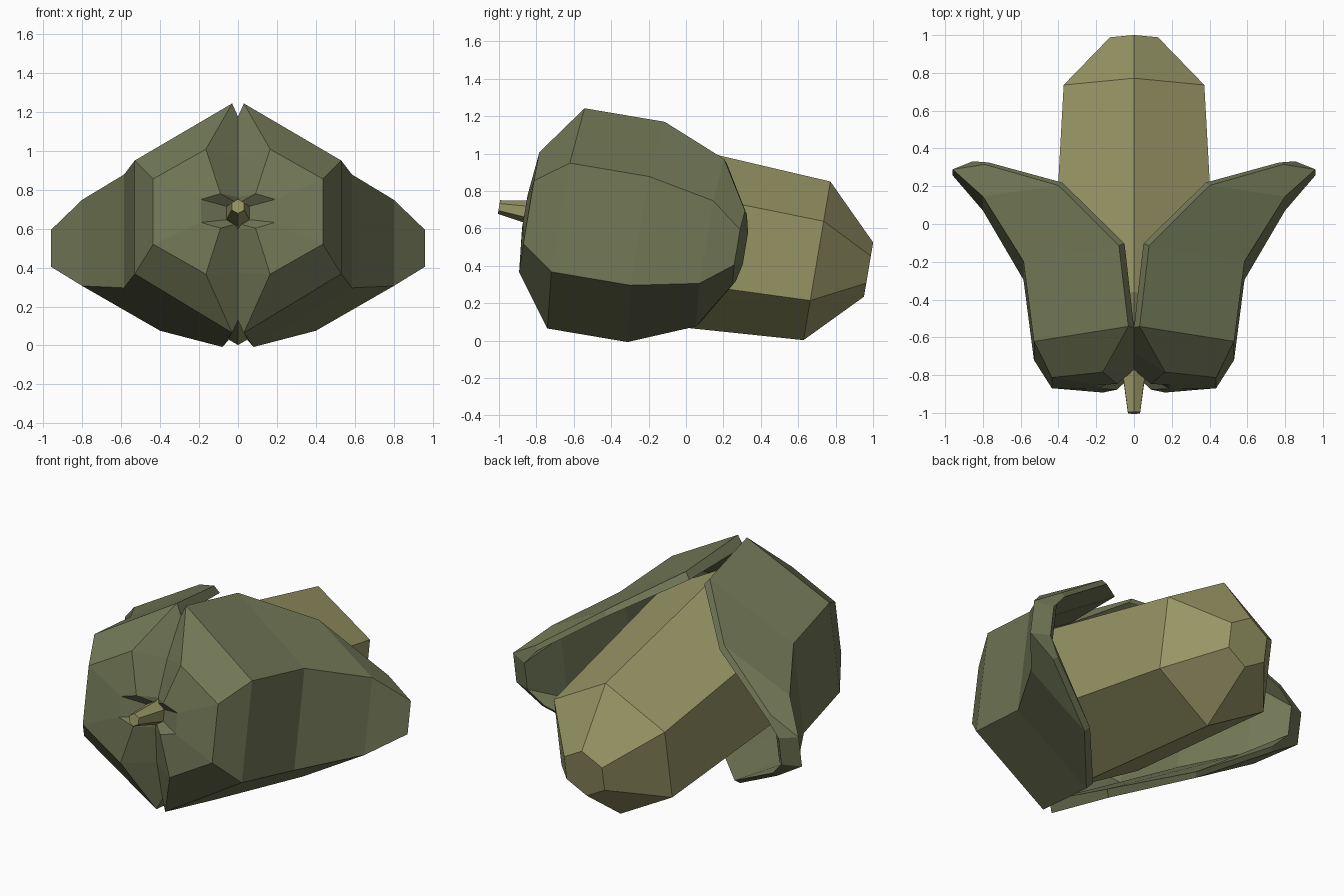
import bpy, bmesh, math
from mathutils import Matrix, Vector

if "Cube" in bpy.data.objects:
    bpy.data.objects.remove(bpy.data.objects["Cube"])

# Everything is built along a local y axis, then tilted down toward the back
TILT = Matrix.Translation((0, 0, 0.545)) @ Matrix.Rotation(math.radians(-9.6), 4, 'X')


def material(name, rgb):
    m = bpy.data.materials.new(name)
    m.diffuse_color = (*rgb, 1)
    m.use_nodes = True
    m.node_tree.nodes["Principled BSDF"].inputs["Base Color"].default_value = m.diffuse_color
    return m


def loft(name, rings, mat):
    """Skin closed rings of points and cap both ends."""
    bm = bmesh.new()
    vs = [[bm.verts.new(TILT @ Vector(p)) for p in ring] for ring in rings]
    n = len(vs[0])
    for a, b in zip(vs, vs[1:]):
        for i in range(n):
            j = (i + 1) % n
            bm.faces.new((a[i], a[j], b[j], b[i]))
    bm.faces.new(vs[0])
    # end caps follow the wall thickness on hollow parts
    e = vs[-1]
    if n == 8:
        for i in range(3):
            bm.faces.new((e[i], e[i + 1], e[6 - i], e[7 - i]))
    else:
        bm.faces.new(e)
    bmesh.ops.recalc_face_normals(bm, faces=bm.faces)
    me = bpy.data.meshes.new(name)
    bm.to_mesh(me)
    bm.free()
    ob = bpy.data.objects.new(name, me)
    me.materials.append(mat)
    bpy.context.collection.objects.link(ob)
    return ob


olive = material("pale olive", (0.31, 0.30, 0.13))
green = material("husk green", (0.165, 0.185, 0.093))

# Core with stem: six-sided turned profile (position, radius)
profile = [(-1.014, .037), (-.80, .07), (-.74, .12), (-.64, .40), (-.45, .503),
           (.71, .43), (.99, .147)]
hexagon = [math.radians(90 + 60 * k) for k in range(6)]
loft("core", [[(r * math.cos(a), s, r * math.sin(a)) for a in hexagon]
              for s, r in profile], olive)

# Husk stations: edge, outer side and inner rim, each (x, position, height)
stations = [
    ((.02, -.81, .06), (.06, -.81, .035), (0, -.77, .05)),
    ((.09, -.874, .09), (.19, -.874, .06), (0, -.79, .085)),
    ((.165, -.85, .325), (.435, -.853, .17), (0, -.74, .30)),
    ((.03, -.651, .597), (.53, -.68, .295), (0, -.645, .53)),
    ((.08, -.216, .597), (.585, -.25, .295), (.05, -.20, .56)),
    ((.40, .13, .454), (.80, .11, .224), (.38, .15, .43)),
    ((.79, .286, .20), (.96, .277, .096), (.77, .30, .18)),
]


def husk_ring(edge, side, rim, sx):
    inner = (side[0] * .9 - .01, side[1] + .045, side[2] * .9)
    half = [edge, side]
    back = [inner, rim]
    up = [(sx * x, s, h) for x, s, h in half]
    down = [(sx * x, s, -h) for x, s, h in reversed(half)]
    in_down = [(sx * x, s, -h) for x, s, h in reversed(back)]
    in_up = [(sx * x, s, h) for x, s, h in back]
    return up + down + in_down + in_up


# Two mirrored husk halves
for label, sx in (("right", 1), ("left", -1)):
    loft("husk_" + label, [husk_ring(*st, sx) for st in stations], green)
